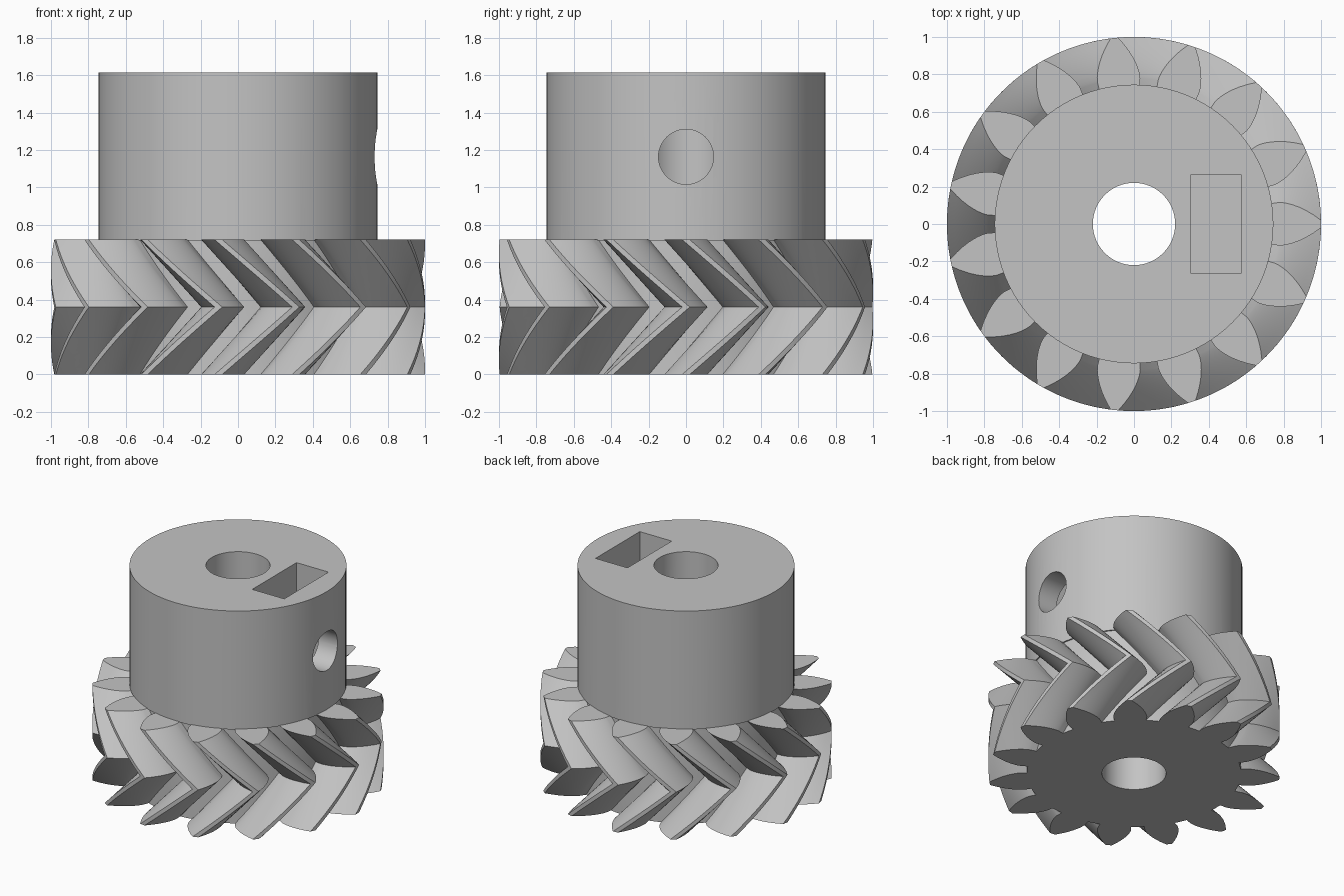
import bpy
import bmesh
from math import acos, cos, pi, radians, sin, sqrt, tan
from mathutils import Matrix

if "Cube" in bpy.data.objects:
    bpy.data.objects.remove(bpy.data.objects["Cube"])

TEETH = 15
PITCH = 2 * pi / TEETH
PITCH_R, ROOT_R, TIP_R = 0.882, 0.735, 1.0
BASE_R = PITCH_R * cos(radians(28))
GEAR_H, TOP_Z = 0.72, 1.613
HUB_R, BORE_R = 0.745, 0.22
HOLE_R, HOLE_Z = 0.147, 1.163

grey = bpy.data.materials.new("plain grey")
grey.use_nodes = True
colour = (0.55, 0.55, 0.55, 1)
grey.diffuse_color = colour
grey.node_tree.nodes["Principled BSDF"].inputs["Base Color"].default_value = colour


def finish(bm, name):
    bmesh.ops.recalc_face_normals(bm, faces=bm.faces)
    mesh = bpy.data.meshes.new(name)
    bm.to_mesh(mesh)
    bm.free()
    mesh.materials.append(grey)
    obj = bpy.data.objects.new(name, mesh)
    bpy.context.collection.objects.link(obj)
    return obj


def cylinder(name, radius, length, matrix, sides=96):
    bm = bmesh.new()
    bmesh.ops.create_cone(bm, cap_ends=True, segments=sides, radius1=radius,
                          radius2=radius, depth=length, matrix=matrix)
    return finish(bm, name)


def box(name, low, high):
    bm = bmesh.new()
    centre = [(a + b) / 2 for a, b in zip(low, high)]
    size = [b - a for a, b in zip(low, high)]
    bmesh.ops.create_cube(bm, size=1, matrix=Matrix.Translation(centre)
                          @ Matrix.Diagonal((*size, 1)))
    return finish(bm, name)


def combine(target, tool, operation):
    mod = target.modifiers.new(operation.title(), "BOOLEAN")
    mod.operation, mod.solver, mod.object = operation, "EXACT", tool
    bpy.context.view_layer.objects.active = target
    bpy.ops.object.modifier_apply(modifier=mod.name)
    bpy.data.objects.remove(tool)


def involute(r):
    a = acos(min(1, BASE_R / r))
    return tan(a) - a


def tooth_profile():
    """One flank up, one flank down, then the valley floor, as (radius, angle)."""
    steps = 8
    base_half = PITCH / 4 + involute(PITCH_R)
    flank = [(ROOT_R, base_half)]
    for i in range(steps + 1):
        r = BASE_R + (TIP_R - BASE_R) * (i / steps) ** 1.5
        flank.append((r, base_half - involute(r)))
    rise = [(r, -a) for r, a in flank]
    return rise + [(TIP_R, 0)] + flank[::-1] + [(ROOT_R, PITCH / 2)]


def herringbone_gear():
    outline = [(r, a + k * PITCH) for k in range(TEETH) for r, a in tooth_profile()]
    bm = bmesh.new()
    layers = 24
    rings = []
    for i in range(layers + 1):
        t = i / layers
        # the teeth twist by one pitch up to mid height and then back
        twist = PITCH * (1 - abs(2 * t - 1))
        rings.append([bm.verts.new((r * cos(a + twist), r * sin(a + twist), t * GEAR_H))
                      for r, a in outline])
    n = len(outline)
    for low, high in zip(rings, rings[1:]):
        for j in range(n):
            k = (j + 1) % n
            bm.faces.new((low[j], low[k], high[k], high[j]))
    bm.faces.new(rings[0][::-1])
    bm.faces.new(rings[-1])
    return finish(bm, "herringbone_gear")


gear = herringbone_gear()

# Hub, sunk a hair into the gear so the two join as one solid
hub_low = GEAR_H - 0.004
hub = cylinder("hub", HUB_R, TOP_Z - hub_low,
               Matrix.Translation((0, 0, (TOP_Z + hub_low) / 2)))
combine(gear, hub, "UNION")

# Shaft bore, nut slot and set screw hole
bore = cylinder("bore_cutter", BORE_R, 3, Matrix.Translation((0, 0, 0.8)), 64)
combine(gear, bore, "DIFFERENCE")
slot = box("slot_cutter", (0.305, -0.265, 0.89), (0.573, 0.265, 2))
combine(gear, slot, "DIFFERENCE")
screw = cylinder("screw_cutter", HOLE_R, 1,
                 Matrix.Translation((0.5, 0, HOLE_Z)) @ Matrix.Rotation(pi / 2, 4, "Y"), 48)
combine(gear, screw, "DIFFERENCE")

# Smooth shading with crisp edges
gear.name = "gear_with_hub"
bpy.ops.object.select_all(action="DESELECT")
gear.select_set(True)
bpy.context.view_layer.objects.active = gear
bpy.ops.object.shade_smooth_by_angle(angle=radians(25))
